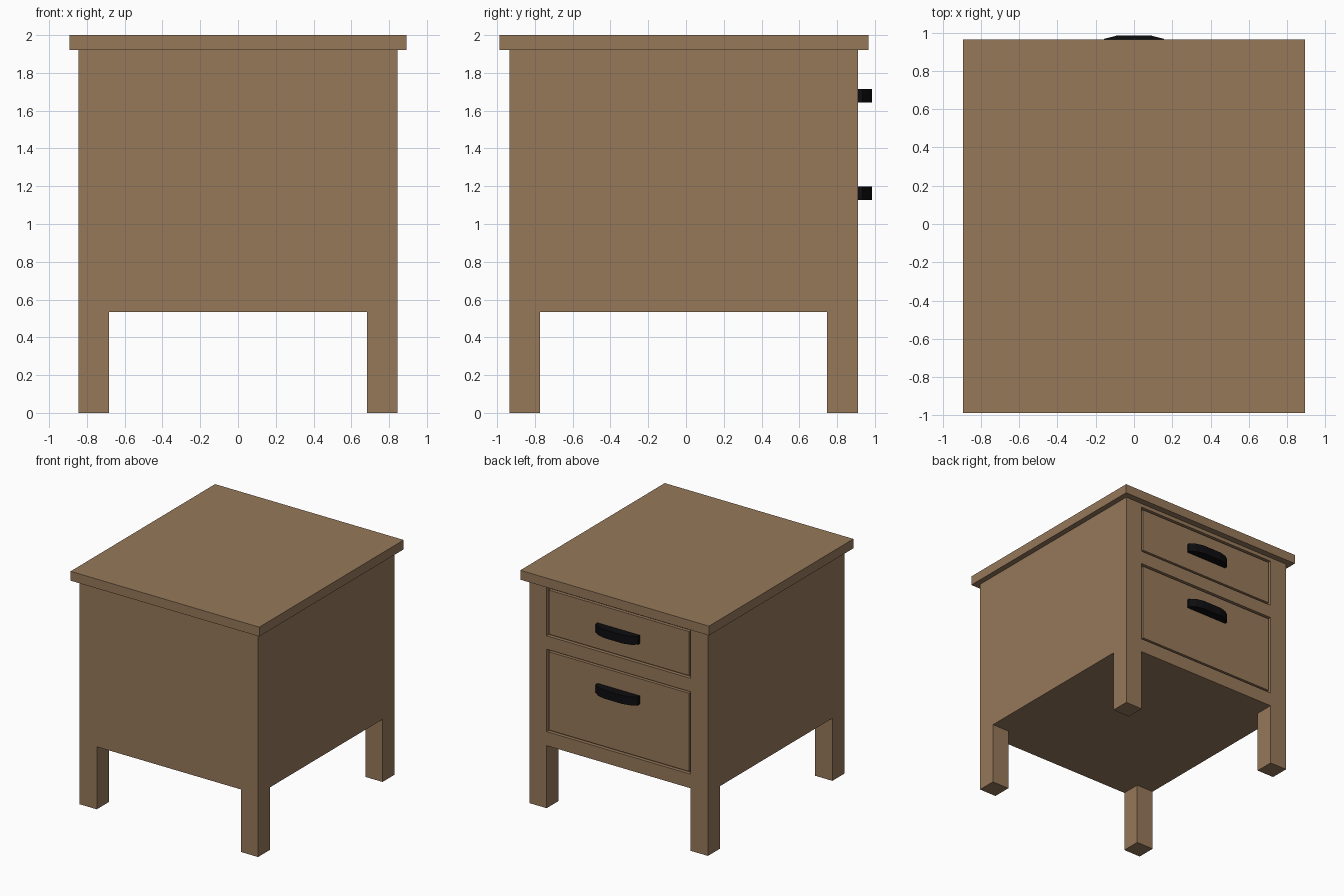
import bpy, bmesh

if "Cube" in bpy.data.objects:
    bpy.data.objects.remove(bpy.data.objects["Cube"])


def material(name, rgb):
    m = bpy.data.materials.new(name)
    m.diffuse_color = (*rgb, 1)
    m.use_nodes = True
    m.node_tree.nodes["Principled BSDF"].inputs["Base Color"].default_value = m.diffuse_color
    return m


WOOD = material("wood", (0.305, 0.19, 0.102))
BLACK = material("black_metal", (0.004, 0.004, 0.005))


def prism(name, outline, z0, z1, mat):
    """Extrude an xy outline from z0 to z1."""
    bm = bmesh.new()
    face = bm.faces.new([bm.verts.new((x, y, z0)) for x, y in outline])
    ext = bmesh.ops.extrude_face_region(bm, geom=[face])["geom"]
    bmesh.ops.translate(bm, vec=(0, 0, z1 - z0),
                        verts=[v for v in ext if isinstance(v, bmesh.types.BMVert)])
    bmesh.ops.recalc_face_normals(bm, faces=bm.faces)
    me = bpy.data.meshes.new(name)
    bm.to_mesh(me)
    bm.free()
    me.materials.append(mat)
    ob = bpy.data.objects.new(name, me)
    bpy.context.collection.objects.link(ob)
    return ob


def box(name, x, y0, y1, z0, z1, mat=WOOD):
    """Box symmetric in x."""
    return prism(name, [(-x, y0), (x, y0), (x, y1), (-x, y1)], z0, z1, mat)


def cut(target, cutter):
    mod = target.modifiers.new("cut", "BOOLEAN")
    mod.operation, mod.solver, mod.object = "DIFFERENCE", "EXACT", cutter
    bpy.context.view_layer.objects.active = target
    bpy.ops.object.modifier_apply(modifier=mod.name)
    bpy.data.objects.remove(cutter)


W, BACK, FRONT, LEG = 0.845, -0.935, 0.91, 0.163
INNER = W - LEG

# Cabinet with four flush corner legs
cabinet = box("cabinet", W, BACK, FRONT, 0, 1.92)
cut(cabinet, box("leg_gap_x", INNER, -2, 2, -1, 0.535))
cut(cabinet, box("leg_gap_y", 2, BACK + LEG, FRONT - LEG, -1, 0.535))

# Table top
box("table_top", 0.893, -0.988, 0.965, 1.92, 2.0)

# Drawers set into openings, each with a faceted pull
half = [(0.20, FRONT), (0.20, 0.935), (0.155, 0.968), (0.09, 0.985)]
pull = half + [(-x, y) for x, y in reversed(half)]
GAP = 0.018
for label, z0, z1, hz in (("upper", 1.475, 1.888, 1.68), ("lower", 0.655, 1.36, 1.162)):
    cut(cabinet, box("opening", INNER, FRONT - 0.03, 1.5, z0, z1))
    box(label + "_drawer_front", INNER - GAP, FRONT - 0.03, FRONT - 0.003, z0 + GAP, z1 - GAP)
    prism(label + "_drawer_pull", pull, hz - 0.036, hz + 0.036, BLACK)
